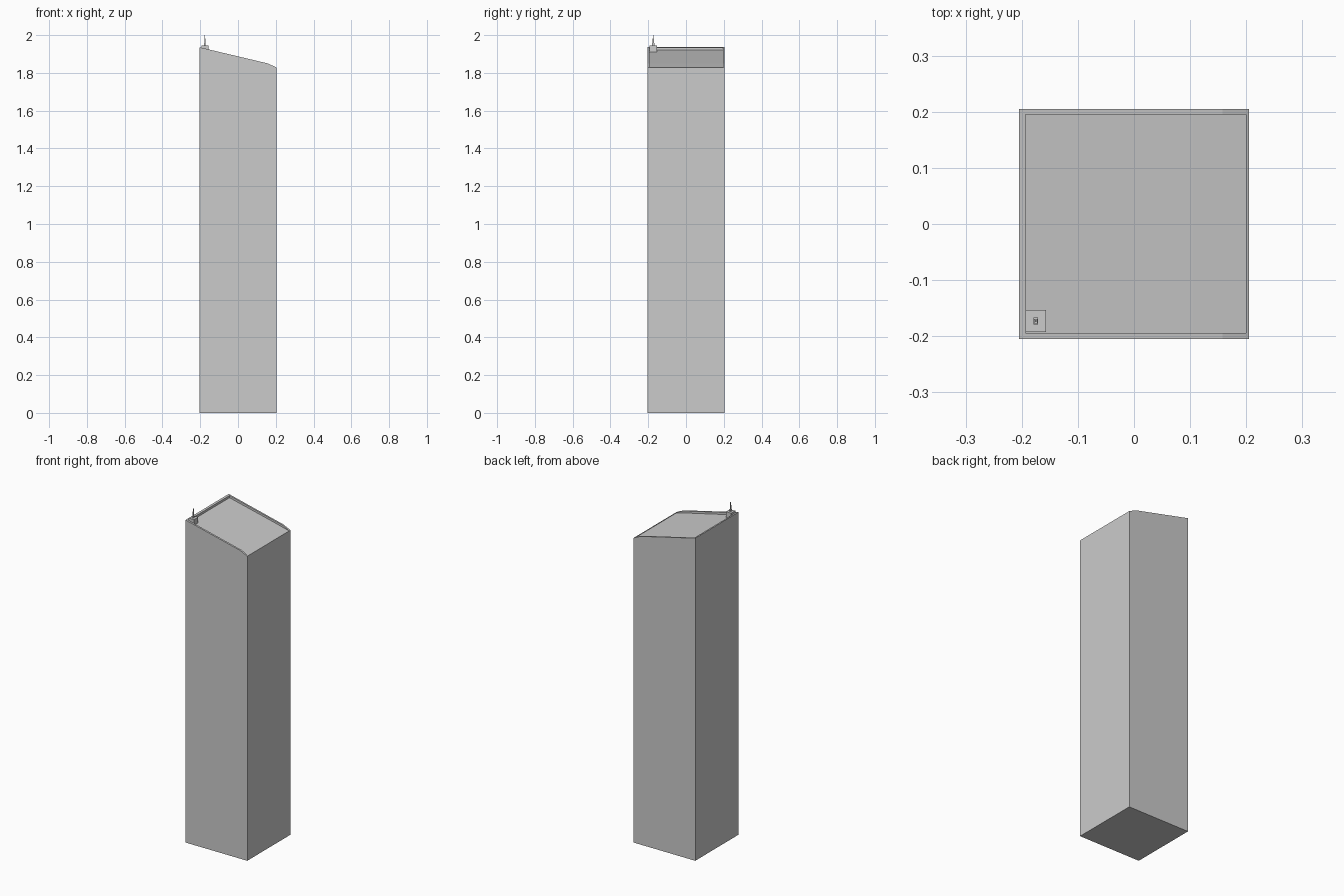
import bpy, bmesh

if "Cube" in bpy.data.objects:
    bpy.data.objects.remove(bpy.data.objects["Cube"])


def prism(name, profile, y0, y1):
    """Extrude an x-z profile along y."""
    bm = bmesh.new()
    face = bm.faces.new([bm.verts.new((x, y0, z)) for x, z in profile])
    ext = bmesh.ops.extrude_face_region(bm, geom=[face])
    verts = [g for g in ext["geom"] if isinstance(g, bmesh.types.BMVert)]
    bmesh.ops.translate(bm, verts=verts, vec=(0, y1 - y0, 0))
    bmesh.ops.recalc_face_normals(bm, faces=bm.faces)
    mesh = bpy.data.meshes.new(name)
    bm.to_mesh(mesh)
    bm.free()
    ob = bpy.data.objects.new(name, mesh)
    bpy.context.collection.objects.link(ob)
    return ob


def box(name, cx, cy, sx, sy, z0, z1):
    return prism(name, [(cx - sx / 2, z0), (cx + sx / 2, z0),
                        (cx + sx / 2, z1), (cx - sx / 2, z1)],
                 cy - sy / 2, cy + sy / 2)


# Tower shaft with sloping top
H = 0.205
tower = prism("tower", [(-H, 0), (H, 0), (H, 1.828), (0.158, 1.85), (-H, 1.936)], -H, H)

# Shallow roof recess leaving a thin parapet
cutter = prism("roof_cutter", [(-0.193, 1.920), (0.105, 1.851), (0.2, 1.827),
                               (0.2, 2.1), (-0.193, 2.1)], -0.194, 0.195)
mod = tower.modifiers.new("recess", 'BOOLEAN')
mod.operation = 'DIFFERENCE'
mod.solver = 'EXACT'
mod.object = cutter
bpy.context.view_layer.objects.active = tower
bpy.ops.object.modifier_apply(modifier=mod.name)
bpy.data.objects.remove(cutter, do_unlink=True)

# Corner equipment box with stepped mast
ax, ay = -0.175, -0.173
box("mast_base", ax, ay, 0.036, 0.039, 1.905, 1.946)
for name, s, z0, z1 in (("mast_collar", 0.012, 1.946, 1.957),
                        ("mast_lower", 0.008, 1.957, 1.982),
                        ("mast_tip", 0.004, 1.982, 2.0)):
    box(name, ax, ay, s * 0.7, s, z0, z1)
